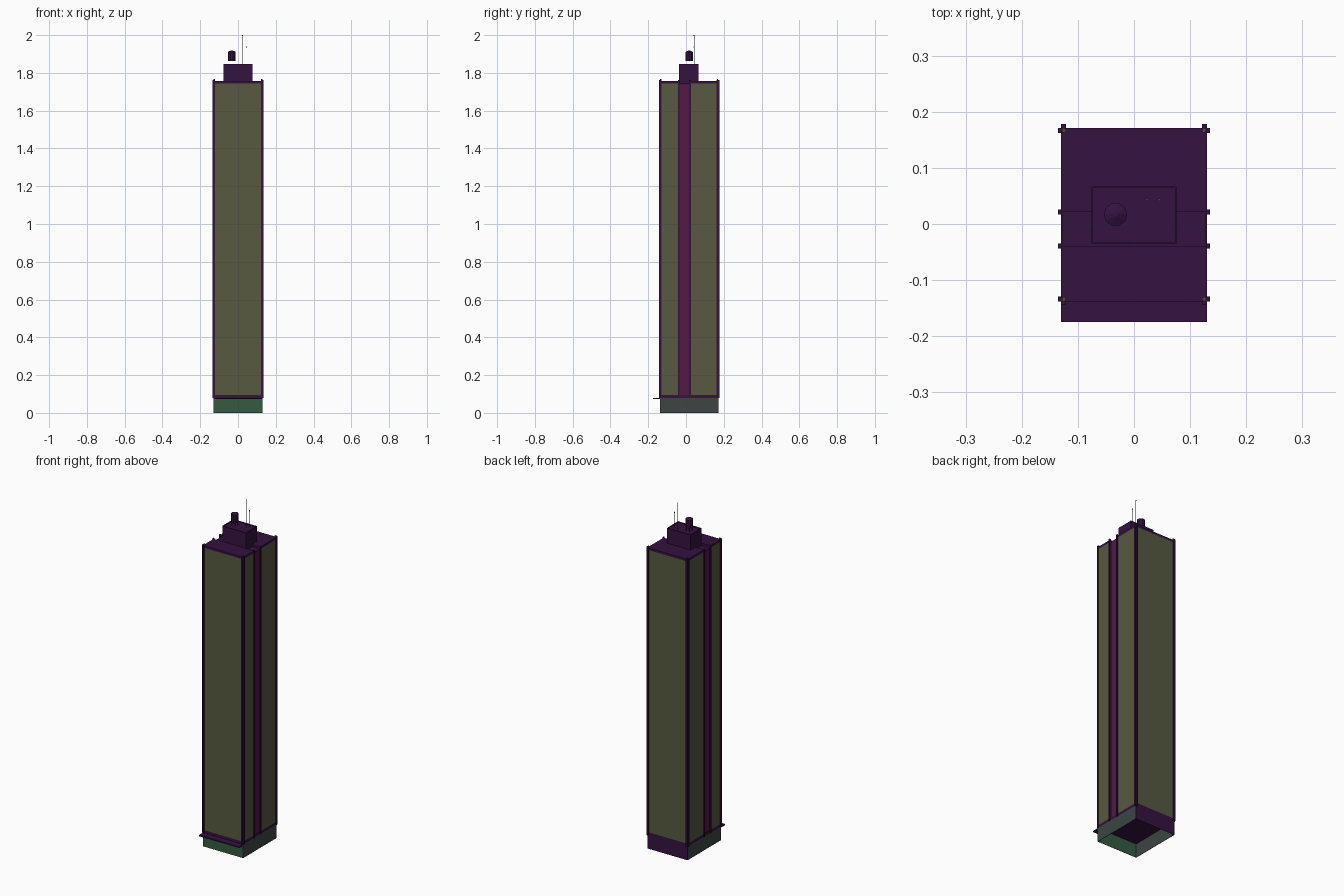
import bpy, bmesh, math
from mathutils import Matrix

if "Cube" in bpy.data.objects:
    bpy.data.objects.remove(bpy.data.objects["Cube"])


def material(name, color):
    m = bpy.data.materials.new(name)
    m.diffuse_color = (*color, 1)
    m.use_nodes = True
    m.node_tree.nodes["Principled BSDF"].inputs["Base Color"].default_value = m.diffuse_color
    return m


PURPLE = material("dark_purple", (0.035, 0.006, 0.052))
MAGENTA = material("plum", (0.09, 0.009, 0.06))
OLIVE = material("olive_glass", (0.095, 0.1, 0.052))
GREEN = material("lobby_green", (0.035, 0.105, 0.055))
SLATE = material("slate", (0.045, 0.06, 0.055))
METAL = material("brown_metal", (0.08, 0.075, 0.04))


def finish(name, bm, mat):
    me = bpy.data.meshes.new(name)
    bm.to_mesh(me)
    bm.free()
    ob = bpy.data.objects.new(name, me)
    me.materials.append(mat)
    bpy.context.collection.objects.link(ob)
    return ob


def boxes(name, mat, *bounds):
    """One object from boxes given as (x0, x1, y0, y1, z0, z1)."""
    bm = bmesh.new()
    for x0, x1, y0, y1, z0, z1 in bounds:
        mtx = (Matrix.Translation(((x0 + x1) / 2, (y0 + y1) / 2, (z0 + z1) / 2))
               @ Matrix.Diagonal((x1 - x0, y1 - y0, z1 - z0, 1)))
        bmesh.ops.create_cube(bm, size=1, matrix=mtx)
    return finish(name, bm, mat)


def cylinder(name, mat, x, y, z0, z1, r0, r1=None, sides=8):
    bm = bmesh.new()
    bmesh.ops.create_cone(bm, cap_ends=True, segments=sides, radius1=r0,
                          radius2=r0 if r1 is None else r1, depth=z1 - z0,
                          matrix=Matrix.Translation((x, y, (z0 + z1) / 2))
                          @ Matrix.Rotation(math.pi / sides, 4, 'Z'))
    return finish(name, bm, mat)


X, YF, YB = 0.13, -0.138, 0.171      # tower half width, front, back
G0, G1 = -0.039, 0.021               # side groove
ZB, ZS, ZT, ZR = 0.08, 0.096, 1.745, 1.758

# Open lobby: thin glazed walls, solid back
T = 0.002
boxes("lobby_front", GREEN, (-X, X, YF, YF + T, 0, ZB))
boxes("lobby_sides", SLATE, *[(s * X - T / 2 - s * T / 2, s * X + T / 2 - s * T / 2,
                               YF + T, YB - T, 0, ZB) for s in (-1, 1)])
boxes("lobby_back", PURPLE, (-X, X, YB - T, YB, 0, ZB))
boxes("entrance_canopy", PURPLE, (-X, X, -0.175, YF, 0.073, 0.08))

# Tower shafts with glass facades, sills and roof slabs
boxes("sill_band", PURPLE, (-X, X, YF, YB, ZB, ZS))
boxes("glass_shafts", OLIVE, (-X, X, YF, G0, ZS, ZT), (-X, X, G1, YB, ZS, ZT))
boxes("side_groove", MAGENTA, (-X + 0.002, X - 0.002, G0, G1, ZS, ZT - 0.006))
boxes("groove_roof", PURPLE, (-X + 0.002, X - 0.002, G0, G1, ZT - 0.006, ZT))
boxes("roof_slabs", PURPLE, (-X, X, YF, G0, ZT, ZR), (-X, X, G1, YB, ZT, ZR))

# Vertical fins on the sides, and on front and back at the corners
P, W = 0.006, 0.0045
fins = []
for s in (-1, 1):
    xa, xb = sorted((s * (X - 0.002), s * (X + P - 0.001)))
    for y in (YF + W, G0, G1, YB - W):
        fins.append((xa, xb, y - W, y + W, ZB, 1.762))
    xc = s * (X - W)
    fins.append((xc - W, xc + W, YF - P, YF + 0.002, ZB, 1.762))
    fins.append((xc - W, xc + W, YB - 0.002, YB + P + 0.001, ZB, 1.762))
boxes("vertical_fins", PURPLE, *fins)
for s in (-1, 1):
    for y in (YF + 0.004, YB - 0.004):
        cylinder("corner_light", METAL, s * 0.125, y, ZR - 0.002, 1.767, 0.004)

# Rooftop plant room with a low rim
x0, y0, y1, r = 0.076, -0.036, 0.067, 0.003
boxes("plant_room", PURPLE, (-x0, x0, y0, y1, ZT, 1.842))
boxes("plant_room_rim", PURPLE,
      (-x0, x0, y0, y0 + r, 1.842, 1.847), (-x0, x0, y1 - r, y1, 1.842, 1.847),
      (-x0, -x0 + r, y0 + r, y1 - r, 1.842, 1.847), (x0 - r, x0, y0 + r, y1 - r, 1.842, 1.847))

# Water tank on legs
tx, ty = -0.033, 0.017
cylinder("water_tank", PURPLE, tx, ty, 1.862, 1.911, 0.02, sides=10)
cylinder("tank_lid", PURPLE, tx, ty, 1.911, 1.919, 0.021, 0.004, sides=10)
boxes("tank_legs", PURPLE, *[(tx + a - 0.001, tx + a + 0.001, ty + b - 0.001, ty + b + 0.001,
                             1.842, 1.864) for a in (-0.012, 0.012) for b in (-0.012, 0.012)])

# Antennas
for x, top in ((0.023, 2.0), (0.045, 1.94)):
    cylinder("antenna", METAL, x, 0.043, 1.842, top, 0.0013, sides=6)
    cylinder("antenna_tip", METAL, x, 0.043, top - 0.005, top, 0.0025, sides=6)
